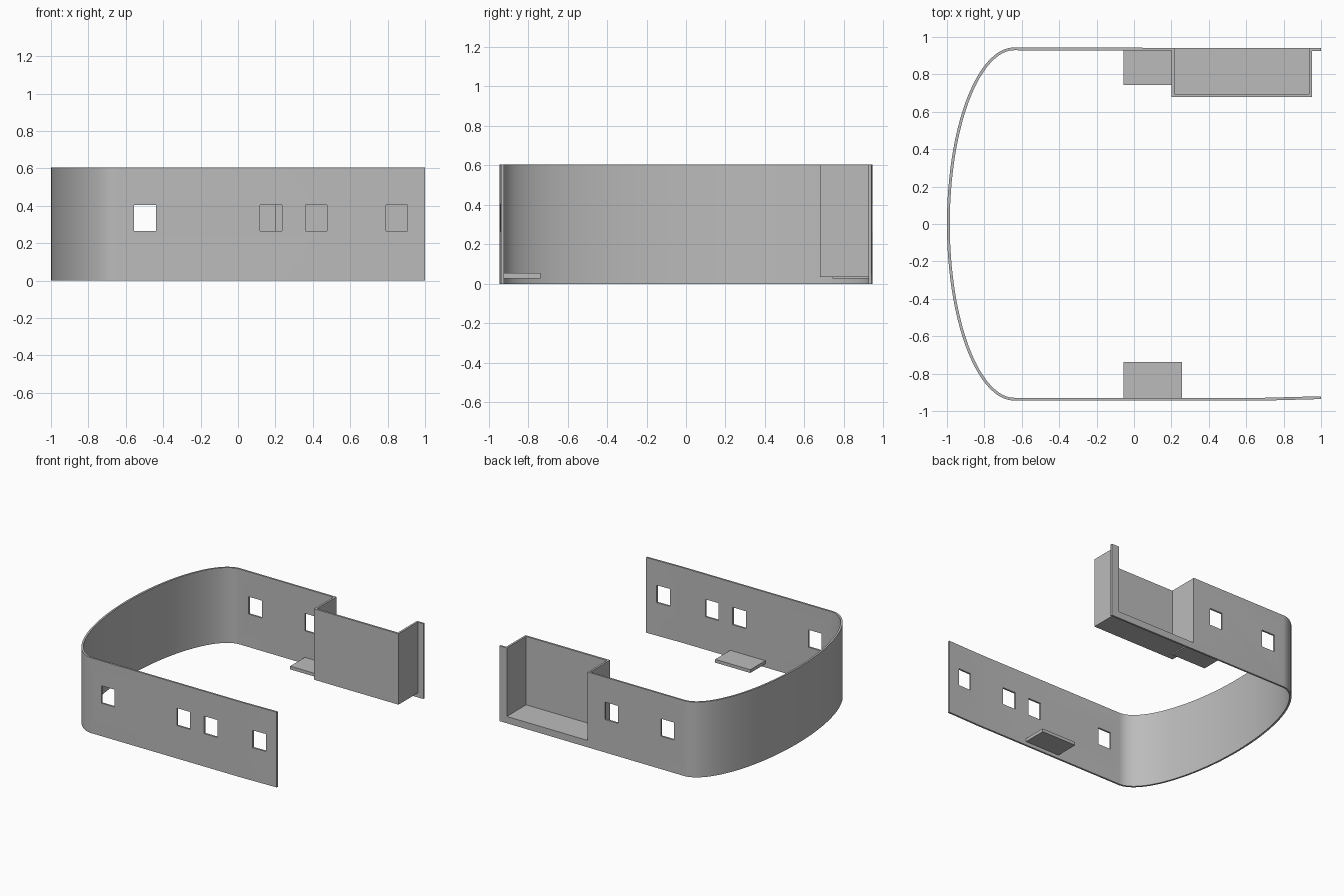
import bpy
import bmesh
import math
from mathutils import Matrix, Vector

cube = bpy.data.objects.get("Cube")
if cube:
    bpy.data.objects.remove(cube, do_unlink=True)

grey = bpy.data.materials.new("plain grey")
grey.use_nodes = True
color = (0.5, 0.5, 0.5, 1)
grey.diffuse_color = color
grey.node_tree.nodes["Principled BSDF"].inputs["Base Color"].default_value = color

HEIGHT = 0.605
THICK = 0.015
HALF = 0.944     # half the depth of the shell
BEND = -0.64     # where the straight sides meet the curved end


def finish(name, bm):
    bmesh.ops.recalc_face_normals(bm, faces=bm.faces)
    mesh = bpy.data.meshes.new(name)
    bm.to_mesh(mesh)
    bm.free()
    mesh.materials.append(grey)
    obj = bpy.data.objects.new(name, mesh)
    bpy.context.collection.objects.link(obj)
    return obj


def boxes(name, *spans):
    """One object from boxes given as (x0, x1, y0, y1, z0, z1)."""
    bm = bmesh.new()
    for x0, x1, y0, y1, z0, z1 in spans:
        center = Vector((x0 + x1, y0 + y1, z0 + z1)) / 2
        size = Matrix.Diagonal((x1 - x0, y1 - y0, z1 - z0, 1))
        bmesh.ops.create_cube(bm, size=1, matrix=Matrix.Translation(center) @ size)
    return finish(name, bm)


# Shell: straight sides joined by a half ellipse, open at +x
steps = 64
outer = [Vector((1, HALF - 0.004))]
inner = [outer[0] - Vector((0, THICK))]
for i in range(steps + 1):
    a = math.pi / 2 + math.pi * i / steps
    p = Vector((BEND + (1 + BEND) * math.cos(a), HALF * math.sin(a)))
    normal = Vector((math.cos(a) / (1 + BEND), math.sin(a) / HALF)).normalized()
    outer.append(p)
    inner.append(p - normal * THICK)
outer += [Vector((0.7, -HALF)), Vector((1, 0.008 - HALF))]
inner += [Vector((0.7, THICK - HALF)), Vector((1, 0.008 + THICK - HALF))]

bm = bmesh.new()
rings = [[bm.verts.new((p.x, p.y, z)) for p, z in ((o, 0), (n, 0), (n, HEIGHT), (o, HEIGHT))]
         for o, n in zip(outer, inner)]
for r, s in zip(rings, rings[1:]):
    for k in range(4):
        m = (k + 1) % 4
        bm.faces.new((r[k], r[m], s[m], s[k]))
bm.faces.new(rings[0])
bm.faces.new(rings[-1])
shell = finish("curved_wall", bm)

# Window openings and the recess opening
cuts = [(x, x + 0.117, -1, -0.88, 0.265, 0.405) for x in (-0.555, 0.118, 0.36, 0.79)]
cuts += [(x, x + 0.117, 0.88, 1, 0.265, 0.405) for x in (-0.555, -0.055)]
cuts.append((0.217, 0.935, 0.88, 1, 0.055, 0.8))
cutter = boxes("opening_cutter", *cuts)
cutter.hide_render = True
mod = shell.modifiers.new("openings", "BOOLEAN")
mod.operation = "DIFFERENCE"
mod.solver = "EXACT"
mod.object = cutter
bpy.context.view_layer.objects.active = shell
shell.select_set(True)
bpy.ops.object.modifier_apply(modifier=mod.name)
bpy.data.objects.remove(cutter, do_unlink=True)
bpy.ops.object.shade_smooth_by_angle(angle=math.radians(25))

# Recess set into the back wall
boxes("recess_floor", (0.2, 0.951, 0.68, 0.932, 0.035, 0.055))
boxes("recess_inner_wall", (0.2, 0.951, 0.68, 0.696, 0.055, HEIGHT))
for side, x in (("right", 0.2), ("left", 0.935)):
    boxes(f"recess_{side}_wall", (x, x + 0.016, 0.696, 0.938, 0.055, HEIGHT))

# Low ledges along both sides
boxes("front_ledge", (-0.055, 0.257, -0.935, -0.738, 0.028, 0.054))
boxes("back_ledge", (-0.055, 0.257, 0.742, 0.935, 0.026, 0.052))
